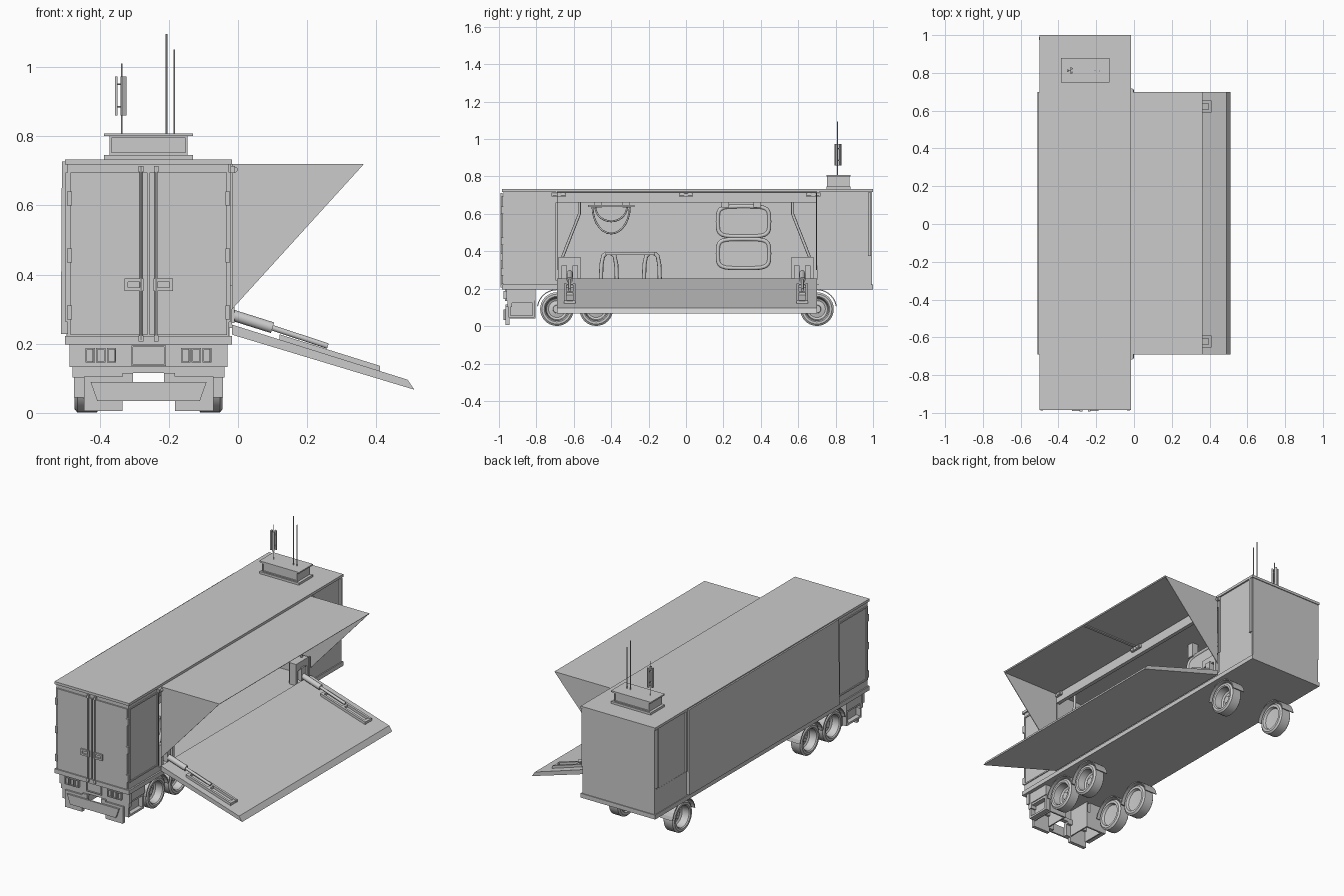
import bpy, bmesh, math
from mathutils import Vector

if "Cube" in bpy.data.objects:
    bpy.data.objects.remove(bpy.data.objects["Cube"])

C = -0.2585  # centre line of the container


def finish(name, bm, smooth=False):
    bmesh.ops.recalc_face_normals(bm, faces=bm.faces)
    me = bpy.data.meshes.new(name)
    bm.to_mesh(me)
    bm.free()
    ob = bpy.data.objects.new(name, me)
    bpy.context.collection.objects.link(ob)
    if smooth:
        bpy.ops.object.select_all(action='DESELECT')
        ob.select_set(True)
        bpy.context.view_layer.objects.active = ob
        bpy.ops.object.shade_smooth_by_angle(angle=math.radians(35))
    return ob


def prism(name, pts, a, b, axis='y'):
    """Extrude a closed profile from a to b: (x,z) along y or (y,z) along x."""
    put = (lambda p, t: (p[0], t, p[1])) if axis == 'y' else (lambda p, t: (t, p[0], p[1]))
    bm = bmesh.new()
    v0 = [bm.verts.new(put(p, a)) for p in pts]
    v1 = [bm.verts.new(put(p, b)) for p in pts]
    bm.faces.new(v0)
    bm.faces.new(v1[::-1])
    for i in range(len(pts)):
        j = (i + 1) % len(pts)
        bm.faces.new((v0[i], v0[j], v1[j], v1[i]))
    return finish(name, bm)


def box(name, x0, x1, y0, y1, z0, z1):
    return prism(name, [(x0, z0), (x1, z0), (x1, z1), (x0, z1)], y0, y1)


def frame(name, x0, x1, y0, y1, z0, z1, t, axis='y'):
    """Four bars around a rectangle facing y or x."""
    box(name + "_bottom", x0, x1, y0, y1, z0, z0 + t)
    box(name + "_top", x0, x1, y0, y1, z1 - t, z1)
    if axis == 'y':
        box(name + "_side_a", x0, x0 + t, y0, y1, z0 + t, z1 - t)
        box(name + "_side_b", x1 - t, x1, y0, y1, z0 + t, z1 - t)
    else:
        box(name + "_side_a", x0, x1, y0, y0 + t, z0 + t, z1 - t)
        box(name + "_side_b", x0, x1, y1 - t, y1, z0 + t, z1 - t)


def rod(name, a, b, r, n=12):
    a, b = Vector(a), Vector(b)
    bm = bmesh.new()
    bmesh.ops.create_cone(bm, cap_ends=True, segments=n, radius1=r, radius2=r, depth=(b - a).length)
    q = (b - a).to_track_quat('Z', 'Y')
    for v in bm.verts:
        v.co = q @ v.co + (a + b) / 2
    return finish(name, bm, True)


def tube(name, pts, r, closed=False):
    cu = bpy.data.curves.new(name, 'CURVE')
    cu.dimensions, cu.bevel_depth, cu.bevel_resolution = '3D', r, 2
    sp = cu.splines.new('POLY')
    sp.points.add(len(pts) - 1)
    for p, co in zip(sp.points, pts):
        p.co = (*co, 1)
    sp.use_cyclic_u = closed
    cu.use_fill_caps = True
    ob = bpy.data.objects.new(name, cu)
    bpy.context.collection.objects.link(ob)
    bpy.ops.object.select_all(action='DESELECT')
    ob.select_set(True)
    bpy.context.view_layer.objects.active = ob
    bpy.ops.object.convert(target='MESH')


def wheel(name, x, y, side):
    prof = [(0.001, 0.0), (0.02, 0.0), (0.022, -0.01), (0.045, -0.016), (0.056, -0.01), (0.062, 0.03),
            (0.068, 0.036), (0.08, 0.036), (0.09, 0.028), (0.09, -0.028), (0.08, -0.036), (0.066, -0.036),
            (0.06, -0.022), (0.02, -0.02), (0.001, -0.02)]
    bm = bmesh.new()
    vs = [bm.verts.new((x + side * w, y, 0.091 + r)) for r, w in prof]
    es = [bm.edges.new(e) for e in zip(vs, vs[1:])]
    bmesh.ops.spin(bm, geom=vs + es, cent=(x, y, 0.091), axis=(1, 0, 0), angle=2 * math.pi, steps=32)
    bmesh.ops.remove_doubles(bm, verts=bm.verts, dist=0.0003)
    finish(name, bm, True)


# Container shell: floor, walls, end compartments, roof
box("floor_frame", -0.5, -0.017, -0.985, 1.0, 0.197, 0.222)
box("floor", -0.493, -0.026, -0.7, 0.7, 0.222, 0.245)
box("left_wall", -0.493, -0.483, -0.7, 0.7, 0.222, 0.72)
box("front_compartment", -0.493, -0.026, -0.975, -0.695, 0.222, 0.72)
box("back_compartment", -0.493, -0.026, 0.70, 0.995, 0.222, 0.72)
box("roof", -0.5, -0.017, -0.985, 1.0, 0.718, 0.733)
box("opening_header", -0.045, -0.022, -0.695, 0.70, 0.662, 0.718)
prism("closed_left_canopy", [(-0.493, 0.228), (-0.512, 0.228), (-0.509, 0.727), (-0.493, 0.727)], -0.69, 0.70)
for x0, x1, tag in ((-0.498, -0.493, "left"), (-0.026, -0.021, "right")):
    frame("side_panel_trim_" + tag, x0, x1, -0.972, -0.705, 0.262, 0.695, 0.008, 'x')
    box("back_side_ledge_" + tag, x0 + 0.002, x1 - 0.002, 0.71, 0.99, 0.222, 0.365)
    box("back_corner_bar_" + tag, x0 - 0.006, x1 + 0.006, 0.973, 0.99, 0.375, 0.715)
    box("opening_post_" + tag, x0 - 0.003, x1 + 0.003, 0.70, 0.712, 0.365, 0.718)

# Cargo doors at the front with lock rods, handles and hinges
for s in (-1, 1):
    xa, xb = sorted((C + s * 0.003, C + s * 0.226))
    box("cargo_door", xa, xb, -0.983, -0.975, 0.225, 0.695)
    xr = C + s * 0.022
    rod("lock_rod", (xr, -0.988, 0.21), (xr, -0.988, 0.712), 0.0045, 8)
    for z in (0.215, 0.705):
        box("rod_keeper", xr - 0.007, xr + 0.007, -0.992, -0.98, z - 0.008, z + 0.008)
    xa, xb = sorted((C + s * 0.014, C + s * 0.07))
    frame("door_handle", xa, xb, -0.991, -0.982, 0.352, 0.388, 0.010)
    for z in (0.29, 0.455, 0.62):
        xh = C + s * 0.229
        box("door_hinge", xh - 0.007, xh + 0.007, -0.988, -0.972, z - 0.02, z + 0.02)

# Bumper, lamps and rear underrun structure
box("bumper_beam", C - 0.228, C + 0.228, -0.96, -0.94, 0.133, 0.197)
frame("centre_plate_trim", C - 0.05, C + 0.05, -0.967, -0.95, 0.135, 0.195, 0.005)
box("bumper_crossbar", C - 0.05, C + 0.05, -0.955, -0.93, 0.115, 0.135)
prism("underrun_plate", [(C + a, z) for a, z in ((-0.168, 0.09), (0.168, 0.09), (0.148, 0.034), (-0.148, 0.034))],
      -0.975, -0.965)
for s in (-1, 1):
    for k in range(3):
        xl = C + s * (0.107 + 0.031 * k)
        box("lamp", xl - 0.009, xl + 0.009, -0.968, -0.955, 0.149, 0.183)
        frame("lamp_rim", xl - 0.0135, xl + 0.0135, -0.976, -0.958, 0.145, 0.187, 0.004)
    side = lambda a, b: sorted((C + s * a, C + s * b))
    box("bumper_side", *side(0.045, 0.22), -0.955, -0.93, 0.103, 0.135)
    box("storage_top", *side(0.10, 0.22), -0.95, -0.805, 0.135, 0.197)
    box("storage_outer_wall", *side(0.18, 0.188), -0.95, -0.805, 0.04, 0.135)
    box("storage_inner_wall", *side(0.076, 0.084), -0.95, -0.805, 0.04, 0.197)
    box("storage_back_wall", *side(0.084, 0.188), -0.815, -0.805, 0.04, 0.135)
    frame("storage_box_trim", *side(0.188, 0.215), -0.95, -0.81, 0.045, 0.135, 0.012, 'x')
    box("underrun_foot", *side(0.076, 0.187), -0.965, -0.945, 0.006, 0.105)
    box("underrun_centre", *side(0.045, 0.076), -0.965, -0.945, 0.034, 0.115)

# Wheels and mudguards
for y in (-0.69, -0.48, 0.70):
    for s in (-1, 1):
        xw = C + s * 0.178
        wheel("wheel", xw, y, s)
        arc = [math.radians(8 + 164 * i / 14) for i in range(15)]
        ring = [(y + 0.107 * math.cos(t), 0.092 + 0.105 * math.sin(t)) for t in arc]
        ring += [(y + 0.102 * math.cos(t), 0.092 + 0.1 * math.sin(t)) for t in reversed(arc)]
        prism("mudguard", ring, xw - 0.04, xw + 0.04, 'x')

# Raised canopy on the right with triangular side walls
prism("canopy_roof", [(-0.017, 0.713), (0.358, 0.713), (0.363, 0.719), (-0.017, 0.719)], -0.69, 0.70)
box("canopy_rib", 0.0, 0.35, -0.008, 0.008, 0.707, 0.713)
for y0, y1 in ((-0.69, -0.686), (0.696, 0.70)):
    prism("canopy_side", [(-0.017, 0.30), (0.36, 0.715), (-0.017, 0.715)], y0, y1)
for y in (-0.68, 0, 0.68):
    box("canopy_hinge", -0.022, -0.008, y - 0.038, y + 0.038, 0.694, 0.714)
    for d in (-0.022, 0.022):
        rod("hinge_pin", (-0.01, y + d - 0.01, 0.703), (-0.01, y + d + 0.01, 0.703), 0.009)

# Lowered ramp with its lifting gear
deck = lambda x: 0.255 - 0.3136 * (x + 0.017)
prism("ramp", [(-0.017, 0.255), (0.49, deck(0.49)), (0.51, 0.067), (-0.017, 0.226)], -0.69, 0.70)
for s in (-1, 1):
    y = s * 0.622
    strip = lambda n, x0, x1, ya, yb, h: prism(
        n, [(x0, deck(x0)), (x1, deck(x1)), (x1, deck(x1) + h), (x0, deck(x0) + h)], ya, yb)
    for d in (-0.024, 0.024):
        strip("ramp_rail", 0.12, 0.41, y + d - 0.007, y + d + 0.007, 0.015)
    for x in (0.12, 0.25, 0.395):
        strip("rail_crossbar", x, x + 0.014, y - 0.02, y + 0.02, 0.013)
    rod("lift_cylinder", (-0.03, y, 0.287), (0.1, y, 0.246), 0.016, 16)
    rod("lift_piston", (0.09, y, 0.249), (0.26, y, 0.193), 0.008)
    for d in (-0.05, 0.05):
        box("lift_bracket_cheek", -0.06, -0.018, y + d - 0.009, y + d + 0.009, 0.245, 0.37)
    box("lift_bracket_top", -0.06, -0.018, y - 0.045, y + 0.045, 0.325, 0.37)
    box("lift_bracket_back", -0.07, -0.055, y - 0.05, y + 0.05, 0.245, 0.37)
    box("lift_link", -0.05, -0.01, y - 0.018, y + 0.018, 0.26, 0.335)
    tube("canopy_strut", [(-0.05, s * 0.57, 0.70), (-0.05, s * 0.57, 0.60), (-0.05, s * 0.66, 0.37)], 0.008)

# Interior fittings: hanging seats, stools and cable shelf
XI = -0.25


def seat_outline(y0, y1, z0, z1):
    """Rounded rectangle with slightly bowed sides."""
    yc, zc, hy, hz = (y0 + y1) / 2, (z0 + z1) / 2, (y1 - y0) / 2, (z1 - z0) / 2
    power = lambda v: math.copysign(abs(v) ** 0.45, v)
    ts = [2 * math.pi * i / 28 for i in range(28)]
    return [(yc + hy * power(math.cos(t)), zc + hz * power(math.sin(t))) for t in ts]


for z0, z1 in ((0.48, 0.64), (0.31, 0.465)):
    tube("seat_frame", [(XI, *p) for p in seat_outline(0.17, 0.445, z0, z1)], 0.011, True)
    prism("seat_pad", seat_outline(0.175, 0.44, z0 + 0.005, z1 - 0.005), XI - 0.006, XI + 0.004, 'x')
for y in (0.21, 0.38, -0.47, -0.32):
    box("ceiling_hanger", XI - 0.02, XI + 0.02, y - 0.02, y + 0.02, 0.635, 0.718)
box("cable_shelf", XI - 0.04, XI + 0.04, -0.525, -0.275, 0.637, 0.648)
for w, drop in ((0.1, 0.145), (0.085, 0.08)):
    tube("hanging_cable", [(XI, -0.4 + w * math.cos(t), 0.64 - drop * math.sin(t))
                           for t in [math.pi * i / 14 for i in range(15)]], 0.005)
for y, d in ((-0.455, 1), (-0.37, -1), (-0.225, 1), (-0.14, -1)):
    tube("stool_leg", [(XI, y, 0.245), (XI, y + d * 0.003, 0.33), (XI, y + d * 0.012, 0.375), (XI, y + d * 0.03, 0.39)], 0.011)
box("stool_top", XI - 0.05, XI + 0.05, -0.43, -0.165, 0.38, 0.397)

# Roof equipment box and antennas
box("equipment_base", -0.387, -0.13, 0.75, 0.88, 0.733, 0.746)
box("equipment_box", -0.372, -0.146, 0.76, 0.87, 0.746, 0.80)
frame("equipment_trim_front", -0.372, -0.146, 0.755, 0.76, 0.746, 0.80, 0.006)
frame("equipment_trim_back", -0.372, -0.146, 0.87, 0.875, 0.746, 0.80, 0.006)
box("equipment_lid", -0.387, -0.13, 0.75, 0.88, 0.80, 0.808)
for n, x, z in (("antenna_mast", -0.336, 1.01), ("tall_antenna", -0.207, 1.095), ("short_antenna", -0.184, 1.05)):
    rod(n, (x, 0.811, 0.808), (x, 0.811, z), 0.0025, 8)
for k in range(3):
    t = math.radians(60 + 120 * k)
    x, y = -0.338 + 0.014 * math.cos(t), 0.812 + 0.014 * math.sin(t)
    panel = box("antenna_panel", -0.004, 0.004, -0.007, 0.007, 0.86, 0.973)
    panel.location, panel.rotation_euler = (x, y, 0), (0, 0, t)
    for z in (0.885, 0.95):
        rod("panel_arm", (-0.336, 0.812, z), (x, y, z), 0.002, 6)
